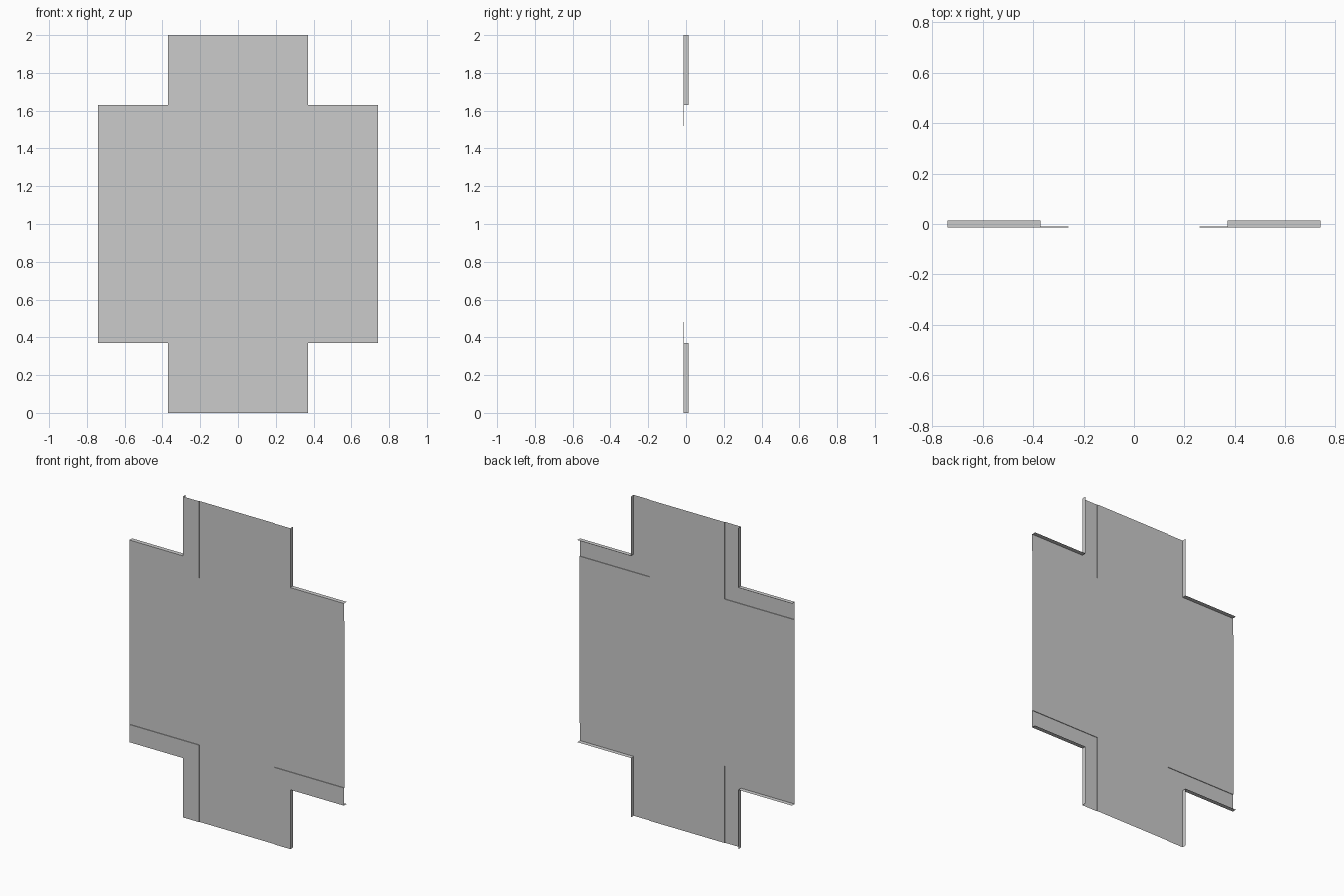
import bpy, bmesh

if "Cube" in bpy.data.objects:
    bpy.data.objects.remove(bpy.data.objects["Cube"])

W, H = 0.74, 1.0            # half extents of the tile in x and z
CX, CZ = 0.37, 0.63         # outer inside-corner of the cross
WALK = 0.11                 # pavement width
FRONT, ROAD, BACK = -0.0135, -0.0095, 0.0135


def make_object(name, bm):
    mesh = bpy.data.meshes.new(name)
    bm.to_mesh(mesh)
    bm.free()
    ob = bpy.data.objects.new(name, mesh)
    bpy.context.collection.objects.link(ob)
    return ob


# Road: a flat cross
a, b = CX - WALK, CZ - WALK
corner = [(a, H), (a, b), (W, b)]
outline = (corner
           + [(x, -z) for x, z in reversed(corner)]
           + [(-x, -z) for x, z in corner]
           + [(-x, z) for x, z in reversed(corner)])
bm = bmesh.new()
face = bm.faces.new([bm.verts.new((x, ROAD, z + H)) for x, z in outline])
face.normal_update()
if face.normal.y > 0:
    face.normal_flip()
bmesh.ops.triangulate(bm, faces=[face])
make_object("road", bm)


# Pavement: kerb step, walkway and outer side wall swept along an L path
def pavement(name, sx, sz):
    profile = [(WALK, ROAD), (WALK, FRONT), (0, FRONT), (0, BACK)]
    bm = bmesh.new()
    rows = []
    for inset, y in profile:
        x, z = CX - inset, CZ - inset
        rows.append([bm.verts.new((sx * px, y, sz * pz + H))
                     for px, pz in ((x, H), (x, z), (W, z))])
    for r, s in zip(rows, rows[1:]):
        for i in range(2):
            bm.faces.new((r[i], r[i + 1], s[i + 1], s[i]))
    bm.normal_update()
    # Walkway must face the front
    walk = [f for f in bm.faces if abs(f.normal.y) > 0.9]
    if walk[0].normal.y > 0:
        bmesh.ops.reverse_faces(bm, faces=bm.faces[:])
    make_object(name, bm)


for sx, side in ((-1, "left"), (1, "right")):
    for sz, level in ((-1, "lower"), (1, "upper")):
        pavement(f"pavement_{level}_{side}", sx, sz)
